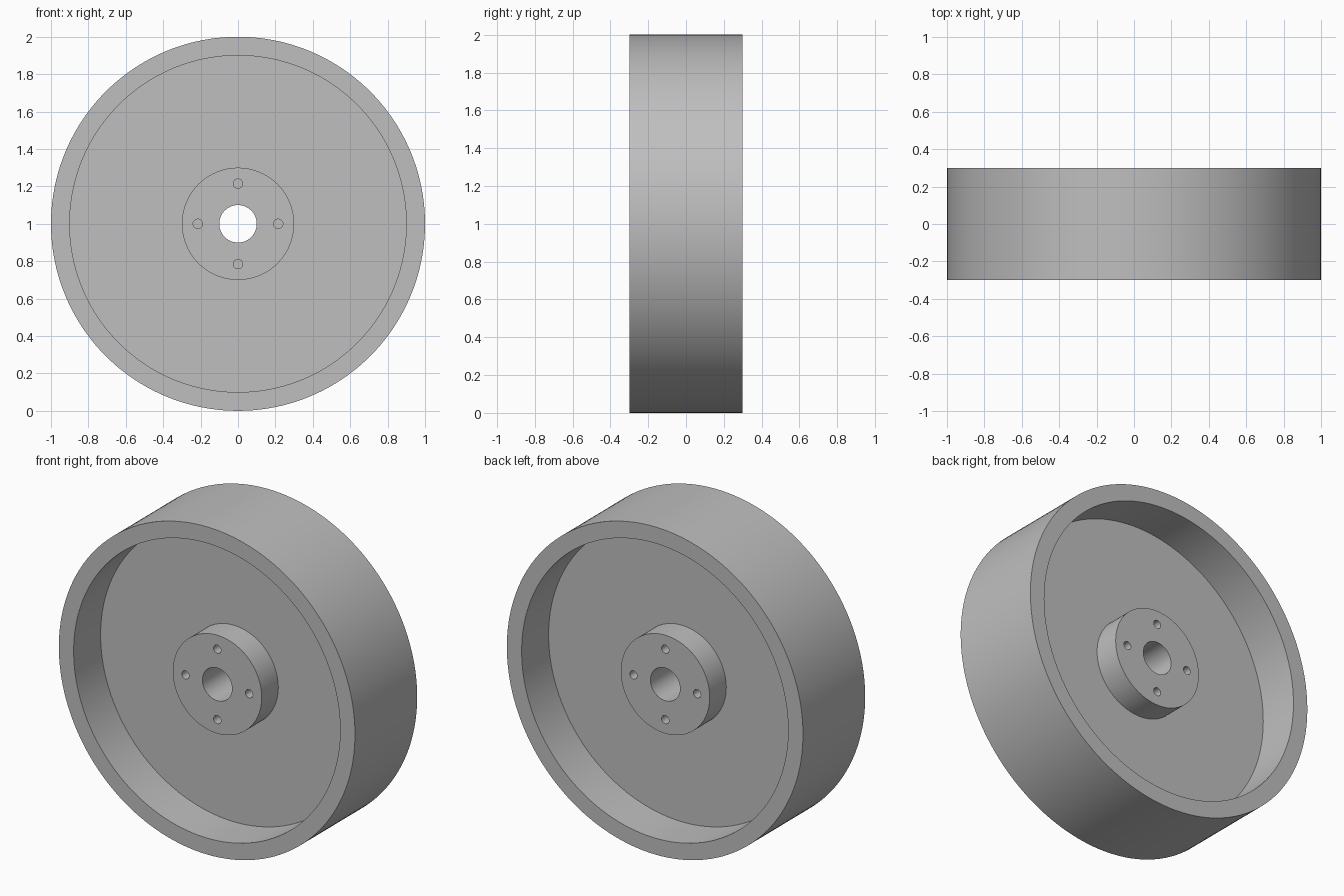
import bpy
import bmesh
import math
from mathutils import Matrix, Vector

if "Cube" in bpy.data.objects:
    bpy.data.objects.remove(bpy.data.objects["Cube"], do_unlink=True)

SEGMENTS = 160
CENTRE = Vector((0, 0, 1))
RIM_OUTER, RIM_INNER, HUB, BORE = 1.0, 0.9, 0.3, 0.1
RIM_HALF, HUB_HALF, WEB_HALF = 0.3, 0.2, 0.04
BOLT_CIRCLE, BOLT_RADIUS, BOLT_DEPTH = 0.215, 0.025, 0.1


def make_object(name, bm):
    bmesh.ops.recalc_face_normals(bm, faces=bm.faces)
    mesh = bpy.data.meshes.new(name)
    bm.to_mesh(mesh)
    bm.free()
    obj = bpy.data.objects.new(name, mesh)
    bpy.context.collection.objects.link(obj)
    return obj


# Grey metal
grey = bpy.data.materials.new("grey_metal")
grey.use_nodes = True
colour = (0.52, 0.52, 0.52, 1)
grey.diffuse_color = colour
grey.node_tree.nodes["Principled BSDF"].inputs["Base Color"].default_value = colour

# Wheel body: rim, web and hub turned from one mirrored cross-section
half = [(BORE, HUB_HALF), (HUB, HUB_HALF), (HUB, WEB_HALF),
        (RIM_INNER, WEB_HALF), (RIM_INNER, RIM_HALF), (RIM_OUTER, RIM_HALF)]
profile = half + [(r, -y) for r, y in reversed(half)]
bm = bmesh.new()
verts = [bm.verts.new(CENTRE + Vector((r, y, 0))) for r, y in profile]
edges = [bm.edges.new((v, verts[i - 1])) for i, v in enumerate(verts)]
bmesh.ops.spin(bm, geom=verts + edges, cent=CENTRE, axis=(0, 1, 0),
               angle=math.tau, steps=SEGMENTS, use_merge=True)
bmesh.ops.remove_doubles(bm, verts=bm.verts, dist=0.0001)
wheel = make_object("wheel", bm)
wheel.data.materials.append(grey)

# Blind bolt holes: four on each face of the hub
bm = bmesh.new()
overshoot = 0.02
for side in (-1, 1):
    for i in range(4):
        a = i * math.pi / 2
        pos = CENTRE + Vector((BOLT_CIRCLE * math.cos(a),
                               side * (HUB_HALF + (overshoot - BOLT_DEPTH) / 2),
                               BOLT_CIRCLE * math.sin(a)))
        bmesh.ops.create_cone(bm, cap_ends=True, segments=32, radius1=BOLT_RADIUS,
                              radius2=BOLT_RADIUS, depth=BOLT_DEPTH + overshoot,
                              matrix=Matrix.Translation(pos) @ Matrix.Rotation(math.pi / 2, 4, "X"))
cutter = make_object("bolt_hole_cutter", bm)
cutter.data.materials.append(grey)
cutter.hide_render = True

bpy.ops.object.select_all(action="DESELECT")
wheel.select_set(True)
bpy.context.view_layer.objects.active = wheel
cut = wheel.modifiers.new("bolt_holes", "BOOLEAN")
cut.operation = "DIFFERENCE"
cut.solver = "EXACT"
cut.object = cutter
bpy.ops.object.modifier_apply(modifier=cut.name)
bpy.data.objects.remove(cutter, do_unlink=True)

# Smooth curved walls, crisp rims
bpy.ops.object.shade_smooth_by_angle(angle=math.radians(30))
